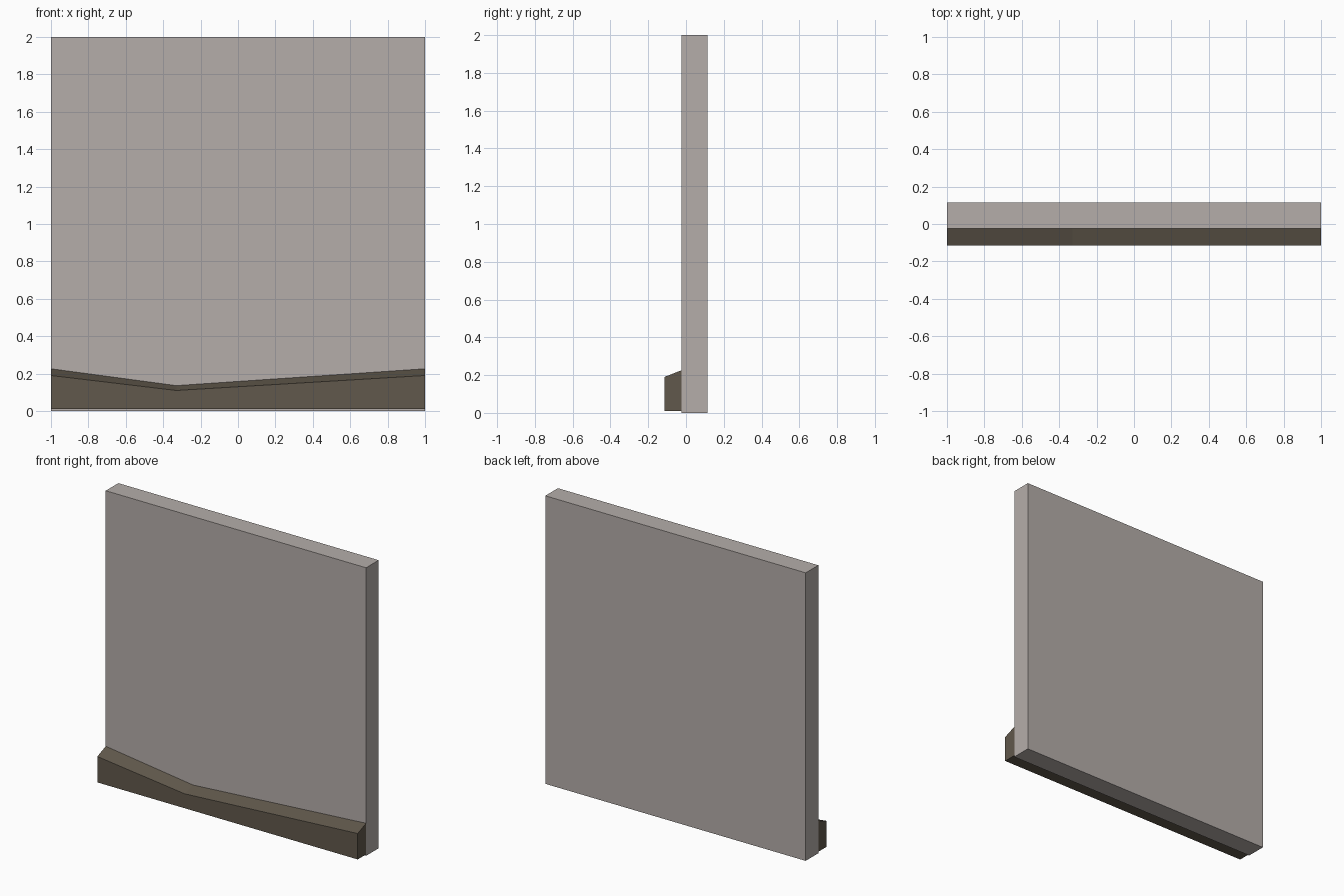
import bpy

if "Cube" in bpy.data.objects:
    bpy.data.objects.remove(bpy.data.objects["Cube"])


def material(name, rgb):
    m = bpy.data.materials.new(name)
    m.diffuse_color = (*rgb, 1)
    m.use_nodes = True
    m.node_tree.nodes["Principled BSDF"].inputs["Base Color"].default_value = m.diffuse_color
    return m


def loft(name, sections, mat):
    """Join four-sided (y, z) sections placed along x into a closed solid."""
    verts = [(x, y, z) for x, pts in sections for y, z in pts]
    faces = [(3, 2, 1, 0)]
    for s in range(len(sections) - 1):
        a, b = 4 * s, 4 * s + 4
        for i in range(4):
            j = (i + 1) % 4
            faces.append((a + i, a + j, b + j, b + i))
    e = 4 * (len(sections) - 1)
    faces.append((e, e + 1, e + 2, e + 3))
    me = bpy.data.meshes.new(name)
    me.from_pydata(verts, [], faces)
    me.materials.append(mat)
    me.update()
    ob = bpy.data.objects.new(name, me)
    bpy.context.collection.objects.link(ob)
    return ob


stone = material("light_stone", (0.46, 0.42, 0.40))
earth = material("dark_brown", (0.119, 0.098, 0.072))

FRONT, JOINT, BACK = -0.115, -0.023, 0.115

# Wall panel
slab = [(JOINT, 0), (BACK, 0), (BACK, 2), (JOINT, 2)]
loft("wall_panel", [(-1, slab), (1, slab)], stone)

# Sloped skirting whose top dips left of centre: (x, front height, back height)
dips = [(-1, 0.19, 0.226), (-0.33, 0.11, 0.136), (1, 0.19, 0.226)]
loft("base_skirting",
     [(x, [(FRONT, 0.01), (JOINT, 0.01), (JOINT, zb), (FRONT, zf)]) for x, zf, zb in dips],
     earth)
